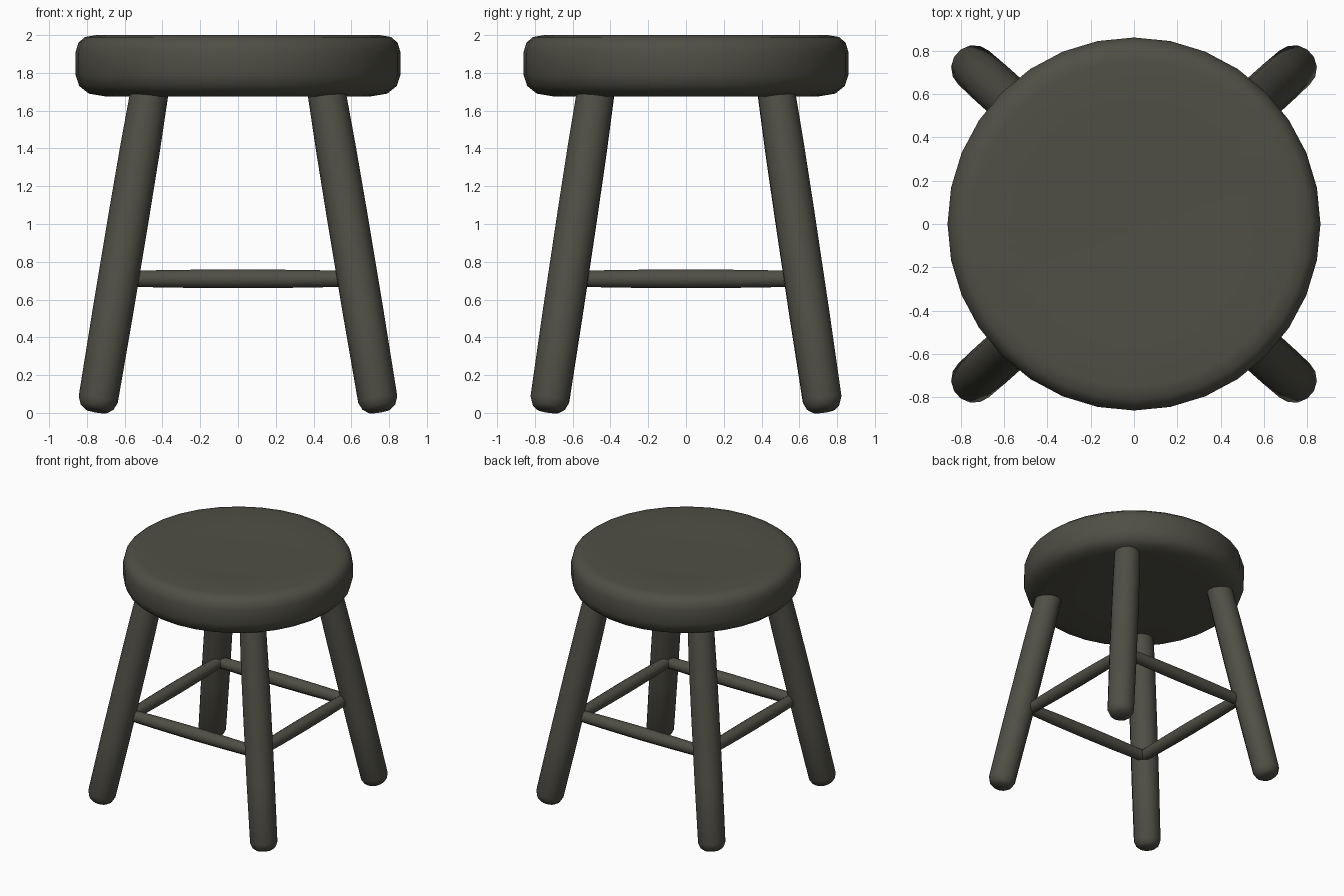
import bpy
import bmesh
from math import radians, sin, cos, tau
from mathutils import Vector

cube = bpy.data.objects.get("Cube")
if cube:
    bpy.data.objects.remove(cube, do_unlink=True)

wood = bpy.data.materials.new("dark_olive_wood")
wood.use_nodes = True
wood.diffuse_color = (0.08, 0.078, 0.06, 1)
wood.node_tree.nodes["Principled BSDF"].inputs["Base Color"].default_value = wood.diffuse_color


def turned(name, start, end, profile, sides):
    """Lathe a (distance, radius) profile along the line from start to end."""
    start, axis = Vector(start), Vector(end) - Vector(start)
    turn = axis.to_track_quat("Z", "Y")
    bm = bmesh.new()
    rings = []
    for t, r in profile:
        rings.append([bm.verts.new(start + axis * t + turn @ Vector(
            (r * cos(tau * i / sides), r * sin(tau * i / sides), 0))) for i in range(sides)])
    for low, high in zip(rings, rings[1:]):
        for i in range(sides):
            j = (i + 1) % sides
            bm.faces.new((low[i], low[j], high[j], high[i]))
    bm.faces.new(rings[0][::-1])
    bm.faces.new(rings[-1])
    mesh = bpy.data.meshes.new(name)
    bm.to_mesh(mesh)
    bm.free()
    mesh.materials.append(wood)
    obj = bpy.data.objects.new(name, mesh)
    bpy.context.collection.objects.link(obj)
    bpy.ops.object.select_all(action="DESELECT")
    obj.select_set(True)
    bpy.context.view_layer.objects.active = obj
    bpy.ops.object.shade_smooth_by_angle(angle=radians(50))
    return obj


# Round seat with softened rims and a slightly dished top
turned("seat", (0, 0, 0), (0, 0, 1),
       [(1.675, 0.45), (1.675, 0.7), (1.69, 0.79), (1.73, 0.84), (1.79, 0.86), (1.91, 0.86),
        (1.96, 0.845), (1.99, 0.81), (2.0, 0.75), (1.99, 0.5), (1.985, 0.2)], 32)

# Splayed legs with rounded feet
leg_profile = [(0, 0.06), (0.012, 0.088), (0.035, 0.105), (0.3, 0.108),
               (0.6, 0.108), (0.8, 0.106), (1, 0.1)]
for y, depth in ((-1, "front"), (1, "back")):
    for x, side in ((1, "left"), (-1, "right")):
        turned(f"{depth}_{side}_leg", (x * 0.75, y * 0.73, 0.01),
               (x * 0.46, y * 0.47, 1.75), leg_profile, 14)

# Four slim stretchers joining the legs
c, h = 0.575, 0.71
corners = [(-c, -c, h), (c, -c, h), (c, c, h), (-c, c, h)]
for i, name in enumerate(("front", "left", "back", "right")):
    turned(f"{name}_stretcher", corners[i], corners[(i + 1) % 4],
           [(0, 0.045), (0.25, 0.05), (0.5, 0.052), (0.75, 0.05), (1, 0.045)], 10)
